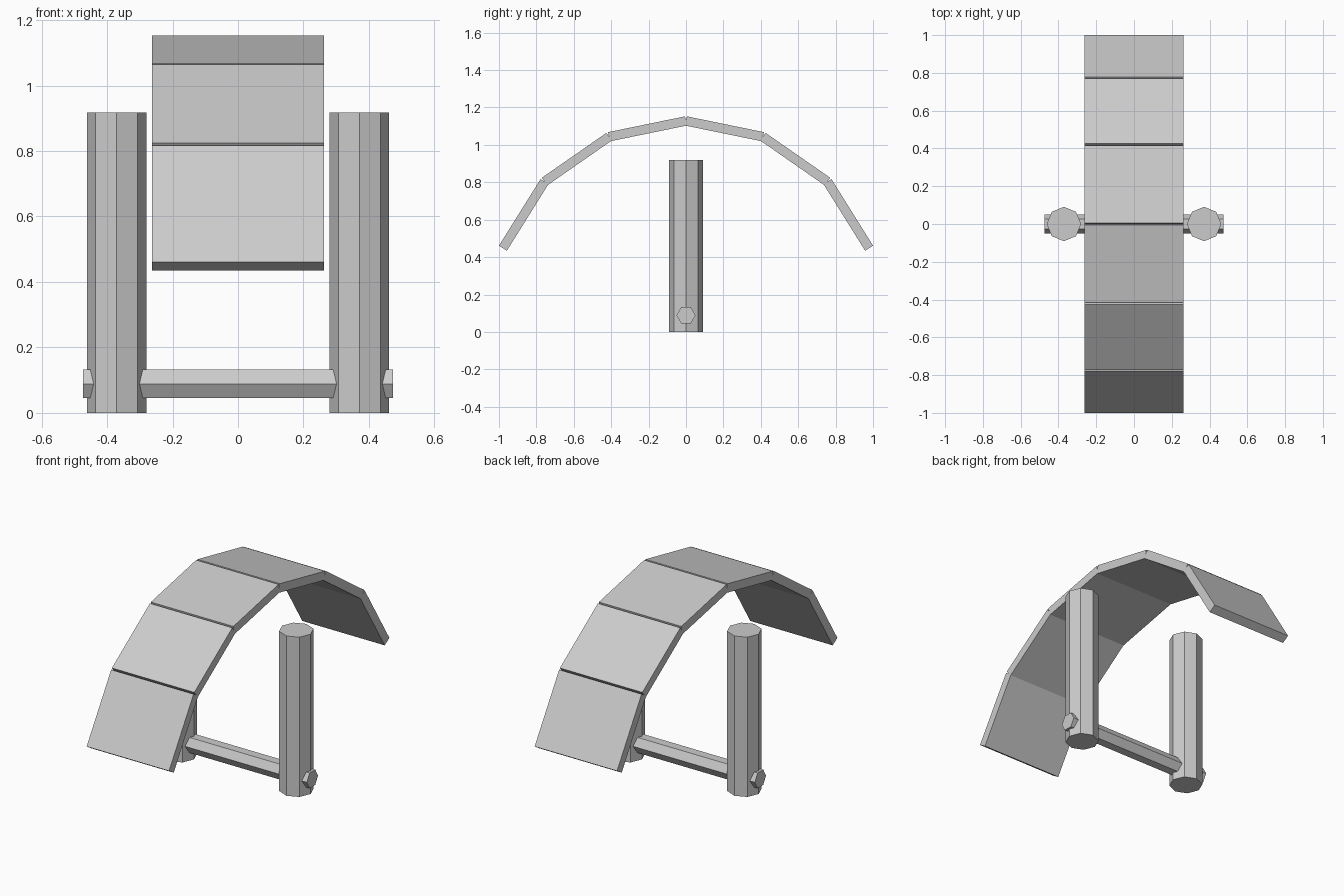
import bpy
import math
from mathutils import Matrix, Vector

cube = bpy.data.objects.get("Cube")
if cube:
    bpy.data.objects.remove(cube, do_unlink=True)

# Single plain grey
grey = bpy.data.materials.new("grey")
grey.use_nodes = True
color = (0.6, 0.6, 0.6, 1)
grey.diffuse_color = color
grey.node_tree.nodes["Principled BSDF"].inputs["Base Color"].default_value = color


def finish(name):
    obj = bpy.context.object
    obj.name = name
    obj.data.materials.append(grey)
    return obj


# Arched canopy: six flat panels meeting along their mid-planes
PANEL_LENGTH, PANEL_WIDTH, PANEL_THICK = 0.42, 0.524, 0.05
BEND = math.radians(23.2)
for side, label in ((-1, "front"), (1, "back")):
    joint = Vector((0, 0, 1.128))
    for i in range(3):
        slope = BEND * (i + 0.5)
        step = PANEL_LENGTH * Vector((0, side * math.cos(slope), -math.sin(slope)))
        bpy.ops.mesh.primitive_cube_add(size=1)
        panel = finish(f"{label}_panel_{i + 1}")
        panel.data.transform(
            Matrix.Translation(joint + step / 2)
            @ Matrix.Rotation(-side * slope, 4, "X")
            @ Matrix.Diagonal((PANEL_WIDTH, PANEL_LENGTH, PANEL_THICK, 1)))
        joint += step

# Octagonal upright posts
POST_HEIGHT = 0.918
for side, label in ((1, "left"), (-1, "right")):
    bpy.ops.mesh.primitive_cylinder_add(
        vertices=8, radius=0.091, depth=POST_HEIGHT,
        location=(side * 0.371, 0, POST_HEIGHT / 2))
    finish(f"{label}_post")

# Hexagonal crossbar running through both posts, flat side up
bpy.ops.mesh.primitive_cylinder_add(vertices=6, radius=0.051, depth=0.946)
bar = finish("crossbar")
bar.data.transform(
    Matrix.Translation((0, 0, 0.089)) @ Matrix.Rotation(math.pi / 2, 4, "Y"))
